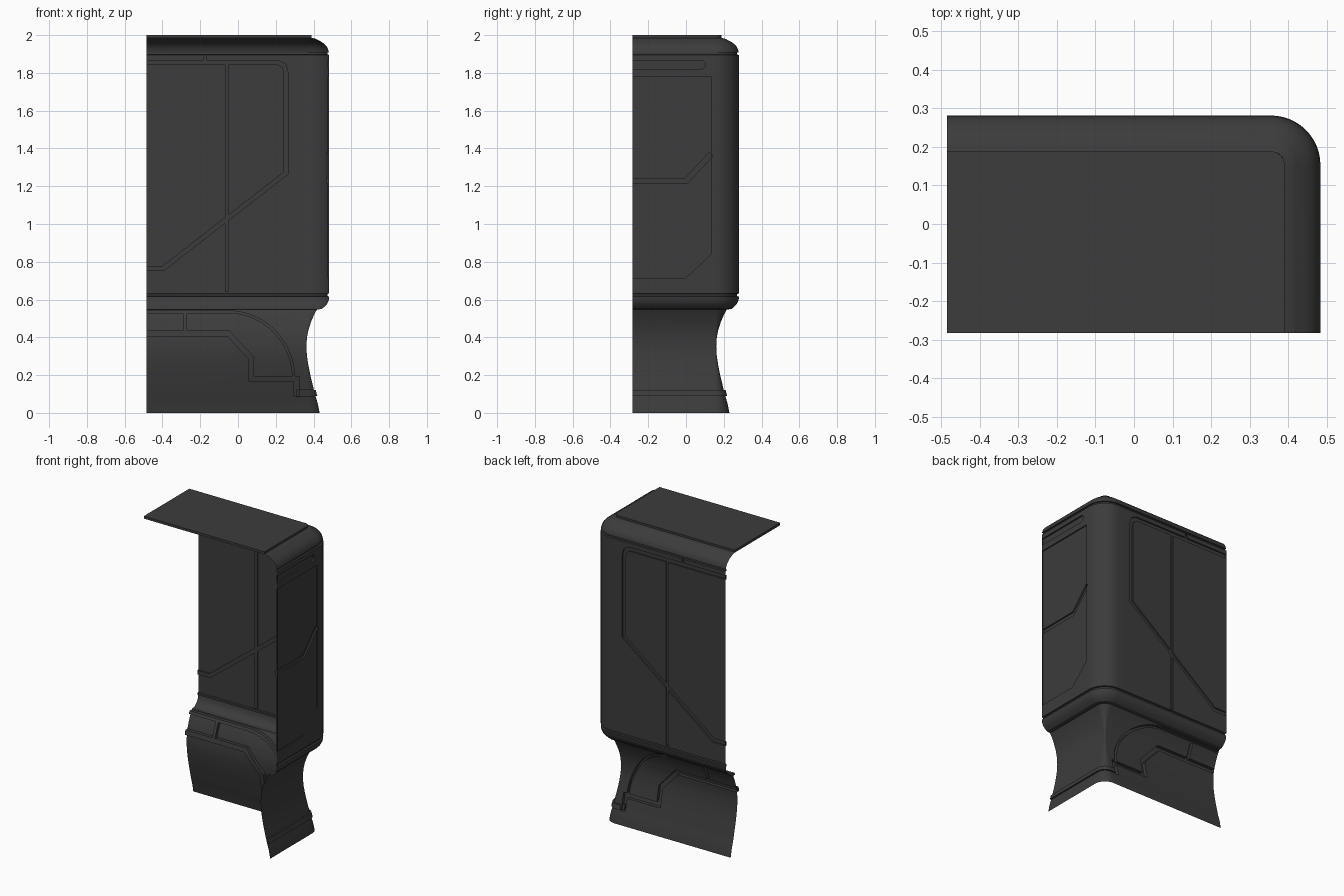
import bpy, bmesh, math
from mathutils import Vector

if "Cube" in bpy.data.objects:
    bpy.data.objects.remove(bpy.data.objects["Cube"])

HX, HY, R = 0.485, 0.283, 0.13          # half sizes and outer corner radius
XC, YC = HX - R, HY - R                 # corner centre
L1, LA = XC + HX, R * math.pi / 2
UMAX = L1 + LA + YC + HY

# wall profile: height, inset from the outer face
PROFILE = [(0, .053), (.05, .063), (.1, .078), (.15, .09), (.2, .102), (.25, .112),
           (.3, .12), (.35, .123), (.4, .12), (.44, .112), (.48, .099), (.52, .082),
           (.547, .067), (.55, .042), (.56, .03), (.575, .015), (.595, .005), (.616, .002),
           (.618, .012), (.63, .012), (.632, .002), (1.895, .002), (1.897, .012),
           (1.907, .012), (1.909, .004), (1.925, .008), (1.94, .016), (1.953, .028),
           (1.966, .046), (1.976, .066), (1.98, .072), (1.982, .082), (1.986, .095)]


def inset(z):
    for (z0, d0), (z1, d1) in zip(PROFILE, PROFILE[1:]):
        if z <= z1 + 1e-7:
            return d0 + (d1 - d0) * (z - z0) / (z1 - z0)
    return PROFILE[-1][1]


def wrap(u, d):
    """Plan position at distance u along the wall and inset d."""
    r = R - d
    if u <= L1:
        return u - HX, YC + r
    if u <= L1 + LA:
        a = (u - L1) / R
        return XC + r * math.sin(a), YC + r * math.cos(a)
    return XC + r, YC - (u - L1 - LA)


def back(*pts):
    return [Vector((x + HX, z)) for x, z in pts]


def side(*pts):
    return [Vector((L1 + LA + YC - y, z)) for y, z in pts]


def strip(path, width):
    """Mitred quads following a path."""
    rails = []
    for i, p in enumerate(path):
        a = (p - path[i - 1]).normalized() if i else None
        b = (path[i + 1] - p).normalized() if i < len(path) - 1 else None
        a, b = a or b, b or a
        t = (a + b).normalized()
        n = Vector((-t.y, t.x))
        n *= width / 2 / n.dot(Vector((-a.y, a.x)))
        rails.append((p + n, p - n))
    return [[q[0], q[1], s[1], s[0]] for q, s in zip(rails, rails[1:])]


def inside(p, poly):
    c = [(b - a).cross(p - a) for a, b in zip(poly, poly[1:] + poly[:1])]
    return all(v > 0 for v in c) or all(v < 0 for v in c)


def flat(p):
    return Vector((p.x, 0, p.y))


def cut(bm, co, no, faces=None):
    faces = list(bm.faces) if faces is None else faces
    geom = set(faces)
    for f in faces:
        geom.update(f.edges)
        geom.update(f.verts)
    bmesh.ops.bisect_plane(bm, geom=list(geom), dist=1e-5, plane_co=co, plane_no=no)


def cut_shape(bm, poly):
    u0, u1 = min(p.x for p in poly), max(p.x for p in poly)
    z0, z1 = min(p.y for p in poly), max(p.y for p in poly)
    for a, b in zip(poly, poly[1:] + poly[:1]):
        near = [f for f in bm.faces
                if max(v.co.x for v in f.verts) > u0 and min(v.co.x for v in f.verts) < u1
                and max(v.co.z for v in f.verts) > z0 and min(v.co.z for v in f.verts) < z1]
        t = b - a
        cut(bm, flat(a), Vector((-t.y, 0, t.x)).normalized(), near)


def press(bm, polys, depth):
    """Push every face within the shapes in by depth."""
    hit = []
    for f in bm.faces:
        c = f.calc_center_median()
        if abs(f.normal.y) > .5 and any(inside(Vector((c.x, c.z)), q) for q in polys):
            hit.append(f)
    res = bmesh.ops.extrude_face_region(bm, geom=hit)
    for v in res['geom']:
        if isinstance(v, bmesh.types.BMVert):
            v.co.y += depth
    bmesh.ops.delete(bm, geom=[f for f in hit if f.is_valid], context='FACES')
    bm.normal_update()


def finish(bm, name):
    me = bpy.data.meshes.new(name)
    bm.to_mesh(me)
    bm.free()
    ob = bpy.data.objects.new(name, me)
    bpy.context.collection.objects.link(ob)
    bpy.ops.object.select_all(action='DESELECT')
    ob.select_set(True)
    bpy.context.view_layer.objects.active = ob
    bpy.ops.object.shade_smooth_by_angle(angle=math.radians(30))
    mat = bpy.data.materials.get("dark_grey") or bpy.data.materials.new("dark_grey")
    mat.diffuse_color = (.045, .045, .045, 1)
    mat.use_nodes = True
    mat.node_tree.nodes["Principled BSDF"].inputs["Base Color"].default_value = mat.diffuse_color
    me.materials.append(mat)


# side wall recessed panel, slot and base band
panel = side((-.4, 1.78), (.133, 1.78), (.133, .84), (0, .715), (-.4, .715))
slot = side((-.4, 1.865), *[(.08 + .022 * math.sin(a), 1.843 + .022 * math.cos(a))
                            for a in (i * math.pi / 6 for i in range(7))], (-.4, 1.821))
band = [Vector(p) for p in ((HX + .31, .09), (UMAX + .1, .09), (UMAX + .1, .12), (HX + .31, .12))]

# grooves on the upper wall
grooves = strip(side((-.4, 1.228), (0, 1.228), (.133, 1.37)), .028)
grooves += strip(back((-.6, 1.855), (.21, 1.855), (.243, 1.84), (.255, 1.8), (.255, 1.27),
                      (-.396, .765), (-.6, .765)), .026)
grooves += strip(back((-.06, 1.855), (-.06, .64)), .02)
grooves += strip(back((-.174, 1.855), (-.174, 1.894)), .015)

# grooves on the curved waist
arch = [(-.05 + .345 * math.sin(a), .18 + .355 * math.cos(a))
        for a in (i * math.pi / 24 for i in range(13))]
waist = strip(back((-.6, .535), *arch), .016)
waist += strip(back((-.6, .42), (-.05, .42), (.07, .29), (.07, .18), (.31, .18), (.31, .085)), .03)
waist += strip(back((-.28, .42), (-.28, .535)), .02)

# wall shell: cut flat, press in details, then wrap round the corner
bm = bmesh.new()
top = PROFILE[-1][0]
bm.faces.new([bm.verts.new(p) for p in ((0, 0, 0), (UMAX, 0, 0), (UMAX, 0, top), (0, 0, top))])
for z, _ in PROFILE[1:-1]:
    cut(bm, (0, 0, z), (0, 0, 1))
for i in range(13):
    cut(bm, (L1 + LA * i / 12, 0, 0), (1, 0, 0))
for q in [panel, slot, band] + grooves + waist:
    cut_shape(bm, q)
bm.normal_update()
press(bm, [panel], .008)
press(bm, [slot] + grooves, .01)
press(bm, waist, .022)
press(bm, [band], -.01)
for v in bm.verts:
    u, d, z = v.co
    x, y = wrap(u, inset(z) + d)
    v.co = (x, y, z)
bmesh.ops.reverse_faces(bm, faces=bm.faces[:])
finish(bm, "wall_shell")

# top lid slab
bm = bmesh.new()
us = [0] + [L1 + LA * i / 8 for i in range(9)] + [UMAX]
outline = [wrap(u, .095) for u in us] + [(-HX, -HY)]
f = bm.faces.new([bm.verts.new((x, y, 2)) for x, y in outline])
res = bmesh.ops.extrude_face_region(bm, geom=[f], use_keep_orig=True)
for v in res['geom']:
    if isinstance(v, bmesh.types.BMVert):
        v.co.z -= .016
bmesh.ops.recalc_face_normals(bm, faces=bm.faces[:])
finish(bm, "top_lid")
